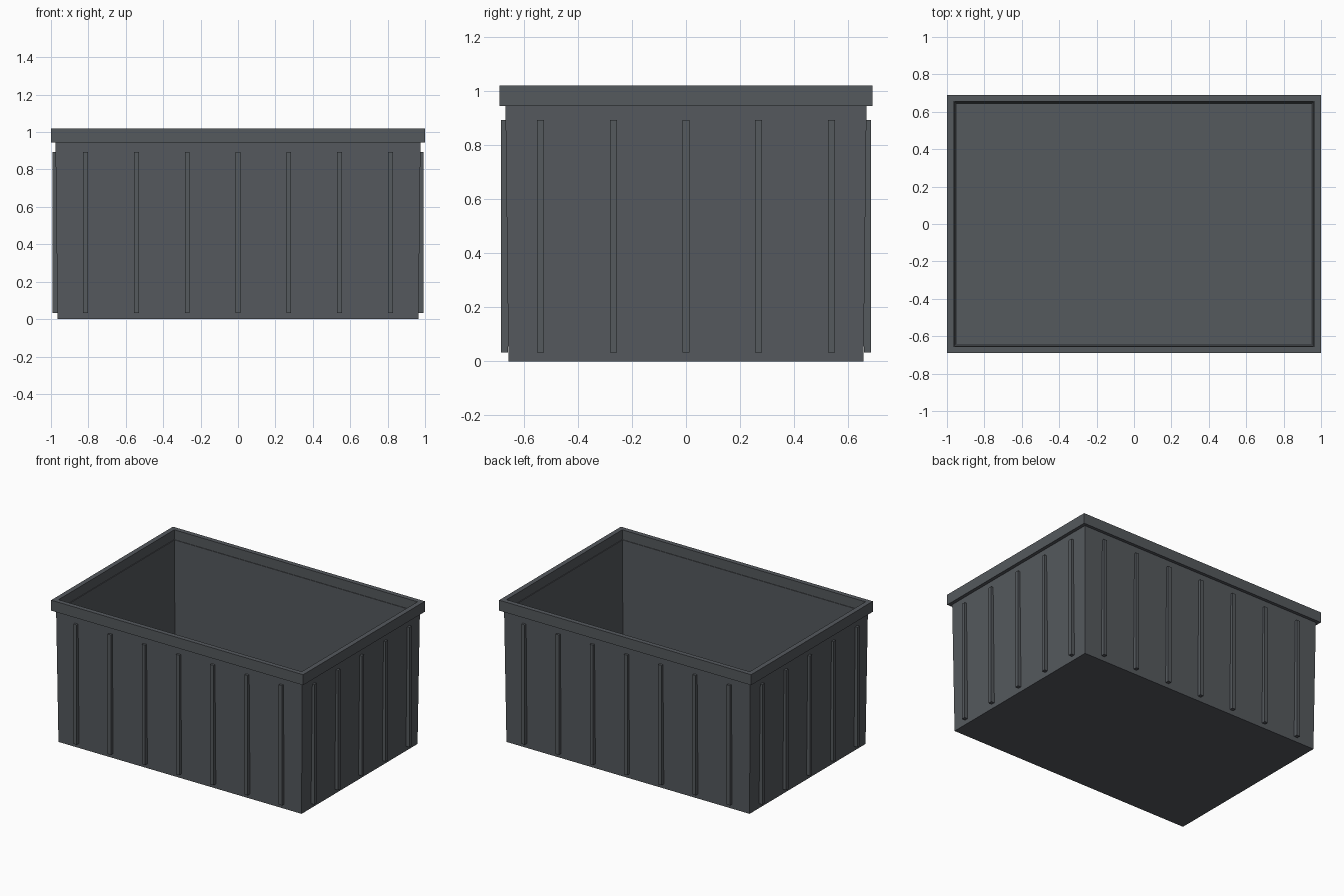
import bpy
import bmesh

cube = bpy.data.objects.get("Cube")
if cube:
    bpy.data.objects.remove(cube, do_unlink=True)


def make_material(name, colour):
    mat = bpy.data.materials.new(name)
    mat.use_nodes = True
    mat.diffuse_color = colour
    mat.node_tree.nodes["Principled BSDF"].inputs["Base Color"].default_value = colour
    return mat


GREY = make_material("slate grey plastic", (0.09, 0.1, 0.11, 1))


def loft(name, loops, closed=False):
    """Skin rectangular loops given as (half x, half y, z)."""
    bm = bmesh.new()
    rings = [[bm.verts.new((sx * x, sy * y, z))
              for sx, sy in ((-1, -1), (1, -1), (1, 1), (-1, 1))]
             for x, y, z in loops]
    pairs = list(zip(rings, rings[1:]))
    if closed:
        pairs.append((rings[-1], rings[0]))
    else:
        bm.faces.new(rings[0])
        bm.faces.new(rings[-1])
    for a, b in pairs:
        for i in range(4):
            j = (i + 1) % 4
            bm.faces.new((a[i], a[j], b[j], b[i]))
    bmesh.ops.recalc_face_normals(bm, faces=bm.faces)
    mesh = bpy.data.meshes.new(name)
    bm.to_mesh(mesh)
    bm.free()
    mesh.materials.append(GREY)
    obj = bpy.data.objects.new(name, mesh)
    bpy.context.collection.objects.link(obj)
    return obj


# Tapered open tub: outside wall up, over the lip, inside wall down to the floor
loft("tub", [(0.965, 0.657, 0), (0.976, 0.668, 0.95),
             (0.96, 0.652, 0.95), (0.95, 0.642, 0.02)])

# Square-section rim around the top
loft("rim", [(1, 0.69, 0.945), (1, 0.69, 1.02),
             (0.965, 0.656, 1.02), (0.965, 0.656, 0.945)], closed=True)

# Upright stiffening ribs on all four walls
RIB_WIDTH, RIB_LOW, RIB_HIGH = 0.026, 0.033, 0.893


def rib(name, x, y, half_x, half_y):
    obj = loft(name, [(half_x, half_y, RIB_LOW), (half_x, half_y, RIB_HIGH)])
    obj.location = (x, y, 0)


for side, sign in (("front", -1), ("back", 1)):
    for i in range(-3, 4):
        rib(f"{side}_rib_{i + 4}", i * 0.2715, sign * 0.671, RIB_WIDTH / 2, 0.013)

for side, sign in (("right", -1), ("left", 1)):
    for i in range(-2, 3):
        rib(f"{side}_rib_{i + 3}", sign * 0.979, i * 0.269, 0.013, RIB_WIDTH / 2)
